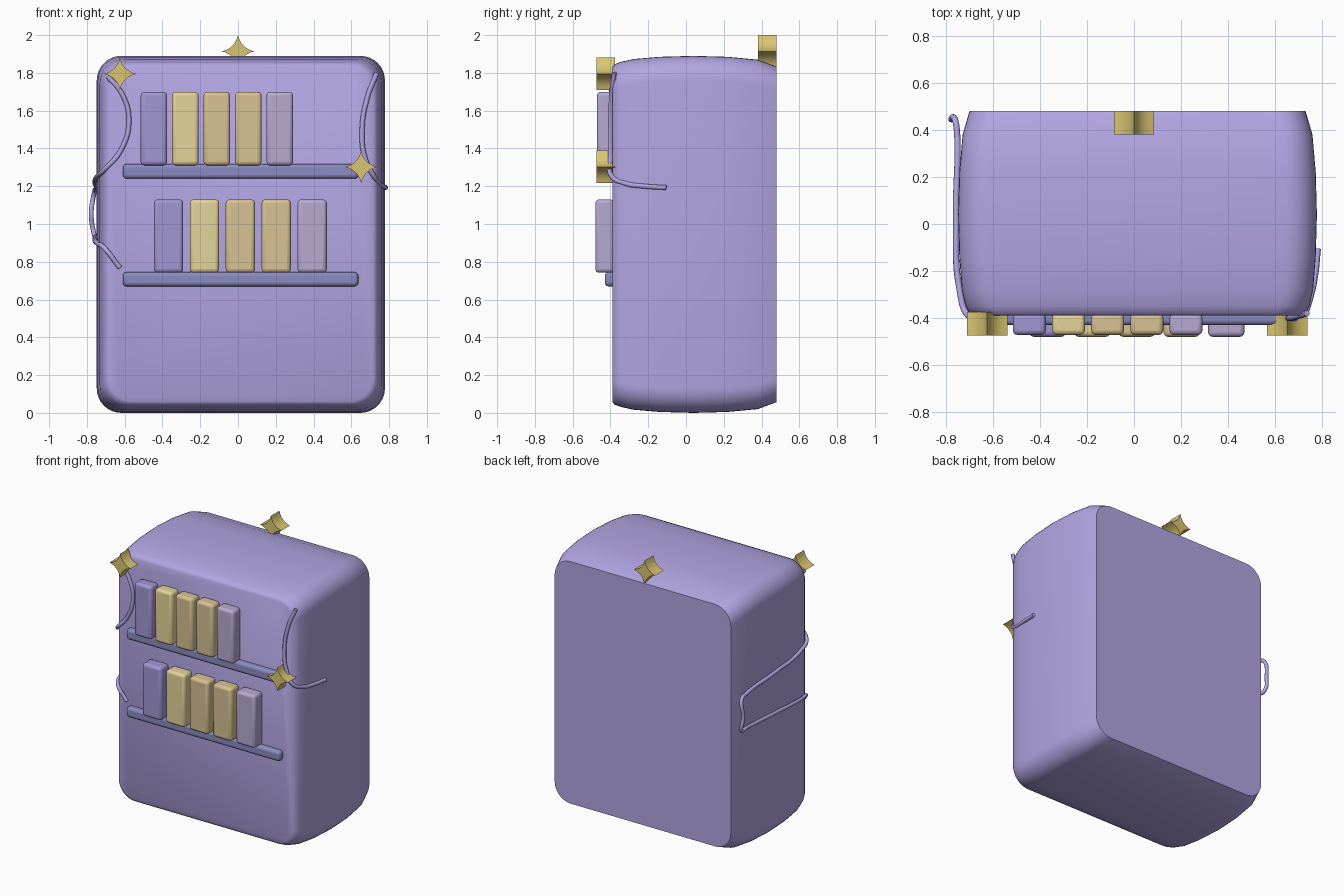
import bpy, bmesh, math
from mathutils import Vector

if "Cube" in bpy.data.objects:
    bpy.data.objects.remove(bpy.data.objects["Cube"])


def material(name, rgb):
    m = bpy.data.materials.new(name)
    m.diffuse_color = (*rgb, 1)
    m.use_nodes = True
    m.node_tree.nodes["Principled BSDF"].inputs["Base Color"].default_value = m.diffuse_color
    return m


LILAC = material("lilac", (0.45, 0.38, 0.77))
GOLD = material("gold", (0.70, 0.56, 0.17))
SLATE = material("slate", (0.26, 0.26, 0.54))
PURPLE = material("purple", (0.36, 0.31, 0.66))
CREAM = material("cream", (0.78, 0.66, 0.32))
TAN = material("tan", (0.68, 0.54, 0.29))
MAUVE = material("mauve", (0.48, 0.40, 0.64))


def finish(obj, mat, angle=40):
    obj.data.materials.append(mat)
    bpy.ops.object.select_all(action='DESELECT')
    obj.select_set(True)
    bpy.context.view_layer.objects.active = obj
    bpy.ops.object.shade_smooth_by_angle(angle=math.radians(angle))


def loft(name, rings, mat, angle=40):
    """Skin equal-length closed rings and cap both ends."""
    bm = bmesh.new()
    loops = [[bm.verts.new(p) for p in ring] for ring in rings]
    n = len(loops[0])
    for a, b in zip(loops, loops[1:]):
        for i in range(n):
            j = (i + 1) % n
            bm.faces.new((a[i], a[j], b[j], b[i]))
    bm.faces.new(loops[0])
    bm.faces.new(loops[-1])
    bmesh.ops.recalc_face_normals(bm, faces=bm.faces)
    mesh = bpy.data.meshes.new(name)
    bm.to_mesh(mesh)
    bm.free()
    obj = bpy.data.objects.new(name, mesh)
    bpy.context.collection.objects.link(obj)
    finish(obj, mat, angle)
    return obj


def rounded_ring(y, cx, cz, hx, hz, r, steps=8):
    pts = []
    for k, (sx, sz) in enumerate(((1, 1), (-1, 1), (-1, -1), (1, -1))):
        for i in range(steps + 1):
            a = math.pi / 2 * (k + i / steps)
            pts.append((cx + sx * (hx - r) + r * math.cos(a), y,
                        cz + sz * (hz - r) + r * math.sin(a)))
    return pts


def box(name, x0, x1, y0, y1, z0, z1, bevel, mat):
    bpy.ops.mesh.primitive_cube_add(
        size=1, location=((x0 + x1) / 2, (y0 + y1) / 2, (z0 + z1) / 2))
    obj = bpy.context.object
    obj.name = name
    obj.scale = (x1 - x0, y1 - y0, z1 - z0)
    bpy.ops.object.transform_apply(location=False, rotation=False, scale=True)
    mod = obj.modifiers.new("round", 'BEVEL')
    mod.width = bevel
    mod.segments = 3
    finish(obj, mat)


def star(name, x, z, y0, y1, r=0.086):
    """Four-pointed star with concave sides, extruded along y."""
    ring = []
    for k in range(4):
        a0, a1 = math.pi / 2 * k, math.pi / 2 * (k + 1)
        p0 = Vector((math.cos(a0), math.sin(a0))) * r
        p1 = Vector((math.cos(a1), math.sin(a1))) * r
        c = (p0 + p1) * 0.19
        for i in range(8):
            t = i / 8
            ring.append(p0 * (1 - t) ** 2 + c * 2 * t * (1 - t) + p1 * t * t)
    loft(name, [[(x + p.x, y, z + p.y) for p in ring] for y in (y0, y1)], GOLD)


def cord(name, points, radius=0.013):
    cu = bpy.data.curves.new(name, 'CURVE')
    cu.dimensions = '3D'
    cu.bevel_depth = radius
    cu.bevel_resolution = 3
    cu.use_fill_caps = True
    cu.resolution_u = 8
    sp = cu.splines.new('BEZIER')
    sp.bezier_points.add(len(points) - 1)
    for bp, p in zip(sp.bezier_points, points):
        bp.co = p
        bp.handle_left_type = bp.handle_right_type = 'AUTO'
    obj = bpy.data.objects.new(name, cu)
    bpy.context.collection.objects.link(obj)
    cu.materials.append(LILAC)


# Barrel-shaped cabinet body: depth, half width, half height
sections = [(-0.39, 0.700, 0.885), (-0.38, 0.716, 0.900), (-0.35, 0.731, 0.912),
            (-0.28, 0.747, 0.928), (-0.14, 0.758, 0.940), (0.04, 0.763, 0.945),
            (0.22, 0.758, 0.940), (0.38, 0.744, 0.925), (0.48, 0.715, 0.888)]
loft("body", [rounded_ring(y, 0.015, 0.945, hx, hz, 0.13) for y, hx, hz in sections], LILAC)

# Two shelves, each with a row of five books
colours = (PURPLE, CREAM, TAN, TAN, MAUVE)
rows = (("upper", 1.24, 1.318, -0.515, 0.1665, 0.14, -0.472, 1.31, 1.70),
        ("lower", 0.67, 0.745, -0.445, 0.19, 0.155, -0.48, 0.742, 1.13))
for name, s0, s1, x0, step, w, y0, z0, z1 in rows:
    box(name + "_shelf", -0.61, 0.637, -0.43, -0.37, s0, s1, 0.02, SLATE)
    for i, mat in enumerate(colours):
        x = x0 + i * step
        box(f"{name}_book_{i + 1}", x, x + w, y0, -0.38, z0, z1, 0.02, mat)

# Star ornaments
star("top_star", 0.0, 1.914, 0.38, 0.48)
star("left_star", -0.625, 1.795, -0.475, -0.375)
star("right_star", 0.652, 1.302, -0.475, -0.375)

# Cord looping from the left star round the left side and back to the front
cord("left_cord", [(-0.69, -0.39, 1.78), (-0.62, -0.395, 1.70), (-0.577, -0.395, 1.55),
                   (-0.62, -0.395, 1.39), (-0.705, -0.39, 1.29), (-0.742, -0.28, 1.255),
                   (-0.757, 0.04, 1.22), (-0.752, 0.38, 1.185), (-0.76, 0.44, 1.17),
                   (-0.777, 0.445, 1.05), (-0.76, 0.44, 0.94), (-0.752, 0.38, 0.935),
                   (-0.757, 0.04, 0.92), (-0.742, -0.28, 0.895), (-0.705, -0.385, 0.87),
                   (-0.625, -0.395, 0.768)])
# Short cord on the right edge
cord("right_cord", [(0.735, -0.38, 1.80), (0.685, -0.395, 1.67), (0.657, -0.40, 1.50),
                    (0.672, -0.40, 1.35), (0.718, -0.395, 1.255), (0.748, -0.32, 1.215),
                    (0.77, -0.22, 1.20), (0.782, -0.105, 1.193)])
